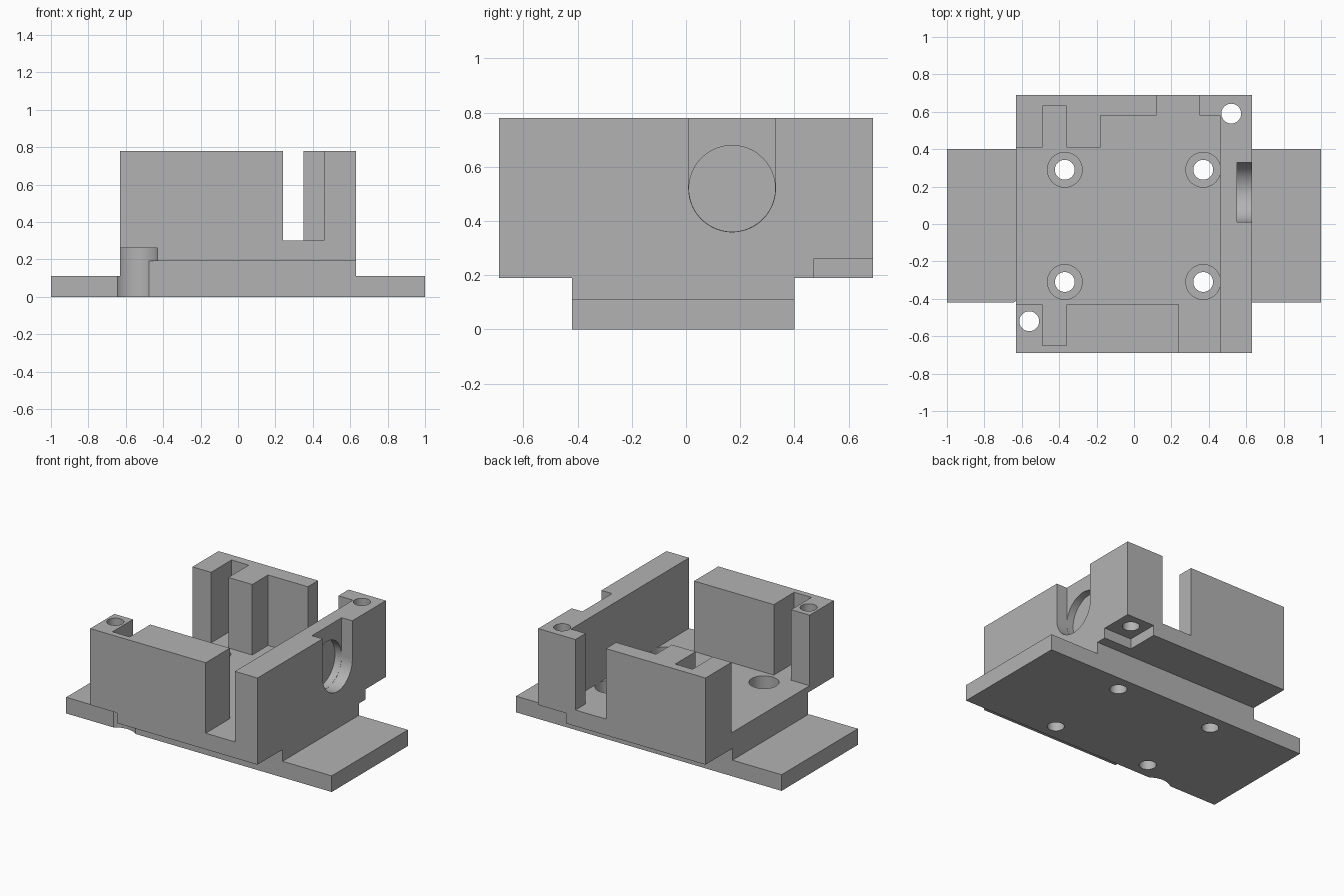
import bpy, bmesh
from math import cos, sin, pi
from mathutils import Matrix

cube = bpy.data.objects.get("Cube")
if cube:
    bpy.data.objects.remove(cube, do_unlink=True)

grey = bpy.data.materials.new("plain grey")
grey.use_nodes = True
grey.diffuse_color = (0.45, 0.45, 0.45, 1)
grey.node_tree.nodes["Principled BSDF"].inputs["Base Color"].default_value = grey.diffuse_color


def prism(name, outline, low, high, sideways=False):
    """Extrude an outline along z, or along x with (y, z) points if sideways."""
    bm = bmesh.new()
    face = bm.faces.new([bm.verts.new((a, b, low)) for a, b in outline])
    top = bmesh.ops.extrude_face_region(bm, geom=[face])["geom"]
    moved = [v for v in top if isinstance(v, bmesh.types.BMVert)]
    bmesh.ops.translate(bm, verts=moved, vec=(0, 0, high - low))
    if sideways:
        swap = Matrix(((0, 0, 1, 0), (1, 0, 0, 0), (0, 1, 0, 0), (0, 0, 0, 1)))
        bmesh.ops.transform(bm, matrix=swap, verts=bm.verts)
    bmesh.ops.recalc_face_normals(bm, faces=bm.faces)
    mesh = bpy.data.meshes.new(name)
    bm.to_mesh(mesh)
    bm.free()
    mesh.materials.append(grey)
    obj = bpy.data.objects.new(name, mesh)
    bpy.context.collection.objects.link(obj)
    return obj


def rect(x0, x1, y0, y1):
    return [(x0, y0), (x1, y0), (x1, y1), (x0, y1)]


def arc(x, y, r, start=0, turn=2 * pi, n=48):
    count = n if turn == 2 * pi else n + 1
    return [(x + r * cos(start + turn * i / n), y + r * sin(start + turn * i / n))
            for i in range(count)]


# Main blocks, bottom to top
BASE, NECK, FLOOR, TOP = 0.11, 0.19, 0.30, 0.78
W, D = 0.63, 0.69
plate = prism("mounting_plate", rect(-1, 1, -0.42, 0.40), 0, BASE)
neck = prism("pedestal", rect(-W, W, -0.42, 0.40), BASE, NECK)
deck = prism("deck", rect(-W, W, -D, D), NECK, FLOOR)

# Walls around the open tray
front = prism("front_wall", [(-W, -D), (0.24, -D), (0.24, -0.43), (-0.36, -0.43),
              (-0.36, -0.65), (-0.49, -0.65), (-0.49, -0.43), (-W, -0.43)], FLOOR, TOP)
back = prism("back_wall", [(-W, D), (-W, 0.41), (-0.49, 0.41), (-0.49, 0.63),
             (-0.36, 0.63), (-0.36, 0.41), (-0.18, 0.41), (-0.18, 0.58),
             (0.12, 0.58), (0.12, D)], FLOOR, TOP)
side = prism("side_wall", [(0.46, -D), (W, -D), (W, D), (0.35, D), (0.35, 0.58),
             (0.46, 0.58)], FLOOR, TOP)
parts = [plate, neck, deck, front, back, side]

# Cutters, each with the parts it cuts
cuts = []
for x in (-0.37, 0.37):
    for y in (-0.31, 0.29):
        cuts.append((prism("screw_cut", arc(x, y, 0.053), -0.1, 0.4), [plate, neck, deck]))
        cuts.append((prism("counterbore_cut", arc(x, y, 0.093), 0.15, 0.295 + 0.005), [neck, deck]))
for x, y, wall in ((-0.56, -0.52, front), (0.52, 0.59, side)):
    cuts.append((prism("post_hole_cut", arc(x, y, 0.053), 0.1, 0.9), [deck, wall]))

# Nut pockets under two corners
pocket = arc(-0.56, -0.52, 0.13, 0, pi) + [(-0.69, -0.8), (-0.43, -0.8)]
cuts.append((prism("front_pocket_cut", pocket, -0.1, 0.26), [plate, neck, deck]))
cuts.append((prism("back_pocket_cut", rect(0.42, 0.8, 0.47, 0.8), 0.1, 0.26), [deck]))

# Round seat with an open-topped slot on the outside of the side wall
slot = arc(0.17, 0.52, 0.16, pi, pi) + [(0.33, 0.9), (0.01, 0.9)]
cuts.append((prism("slot_cut", slot, 0.55, 0.8, True), [side]))
cuts.append((prism("seat_cut", arc(0.17, 0.52, 0.159), 0.50, 0.6, True), [side]))

for cutter, targets in cuts:
    cutter.hide_render = True
    for part in targets:
        mod = part.modifiers.new("cut", "BOOLEAN")
        mod.operation = "DIFFERENCE"
        mod.solver = "EXACT"
        mod.object = cutter

# Apply the cuts and smooth the round walls
for part in parts:
    bpy.ops.object.select_all(action="DESELECT")
    part.select_set(True)
    bpy.context.view_layer.objects.active = part
    for mod in list(part.modifiers):
        bpy.ops.object.modifier_apply(modifier=mod.name)
    bpy.ops.object.shade_smooth_by_angle()
for cutter, targets in cuts:
    bpy.data.objects.remove(cutter, do_unlink=True)
